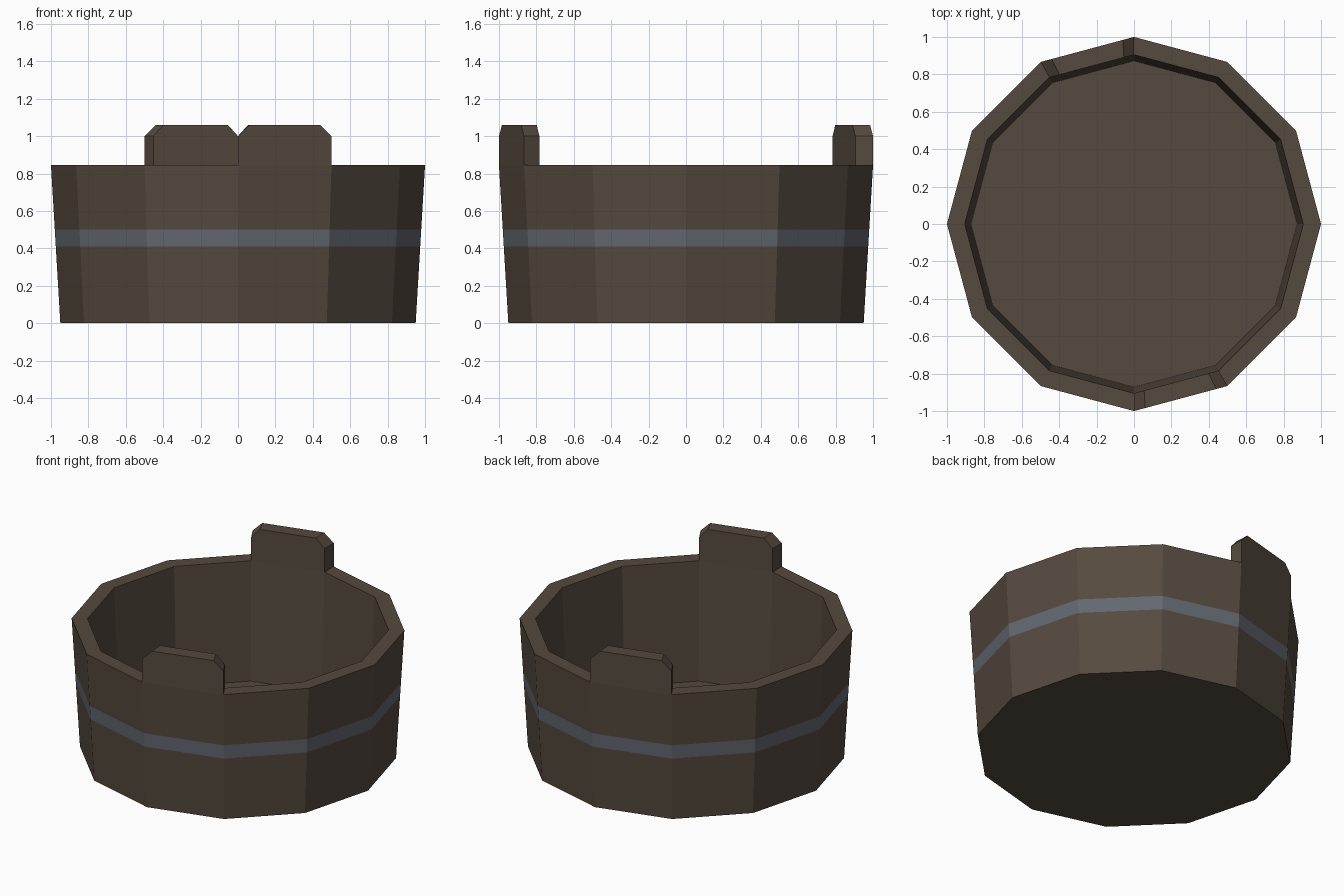
import bpy, bmesh, math

if "Cube" in bpy.data.objects:
    bpy.data.objects.remove(bpy.data.objects["Cube"])

SIDES = 12
RIM_Z, EAR_Z, SHOULDER_Z = 0.845, 1.06, 1.0


def material(name, rgb):
    m = bpy.data.materials.new(name)
    m.diffuse_color = (*rgb, 1.0)
    m.use_nodes = True
    m.node_tree.nodes["Principled BSDF"].inputs["Base Color"].default_value = m.diffuse_color
    return m


wood = material("dark wood", (0.091, 0.069, 0.049))
metal = material("grey metal", (0.125, 0.138, 0.165))


def corner(i, r, z):
    a = math.tau * i / SIDES
    return (r * math.cos(a), r * math.sin(a), z)


def finish(bm, name, mats):
    bmesh.ops.recalc_face_normals(bm, faces=bm.faces)
    me = bpy.data.meshes.new(name)
    bm.to_mesh(me)
    bm.free()
    for m in mats:
        me.materials.append(m)
    ob = bpy.data.objects.new(name, me)
    bpy.context.collection.objects.link(ob)
    return ob


def outer(z):
    return 0.95 + 0.05 * z / RIM_Z


# Tub: twelve-sided turned profile, with the hoop as a flush band in the wall
profile = [(outer(z), z) for z in (0, 0.41, 0.50, RIM_Z)] + [(0.905, RIM_Z), (0.872, 0.065)]
ear_sides = (3, 9)  # staves that carry on upwards as handles
bm = bmesh.new()
rings = [[bm.verts.new(corner(i, r, z)) for i in range(SIDES)] for r, z in profile]
for k in range(len(rings) - 1):
    for i in range(SIDES):
        if k == 3 and i in ear_sides:
            continue
        j = (i + 1) % SIDES
        f = bm.faces.new((rings[k][i], rings[k][j], rings[k + 1][j], rings[k + 1][i]))
        f.material_index = 1 if k == 1 else 0
bm.faces.new(rings[0])   # underside
bm.faces.new(rings[-1])  # inside floor
finish(bm, "tub", (wood, metal))

# Raised stave handles with clipped corners
outline = [(0, RIM_Z), (0, SHOULDER_Z), (0.12, EAR_Z), (0.88, EAR_Z), (1, SHOULDER_Z), (1, RIM_Z)]
for side, name in zip(ear_sides, ("back_handle", "front_handle")):
    bm = bmesh.new()
    loops = []
    for r in (1.0, 0.905):
        a, b = corner(side, r, 0), corner(side + 1, r, 0)
        loops.append([bm.verts.new((a[0] + (b[0] - a[0]) * t, a[1] + (b[1] - a[1]) * t, z))
                      for t, z in outline])
    bm.faces.new(loops[0])
    bm.faces.new(loops[1])
    for i in range(len(outline) - 1):
        bm.faces.new((loops[0][i], loops[0][i + 1], loops[1][i + 1], loops[1][i]))
    finish(bm, name, (wood,))
